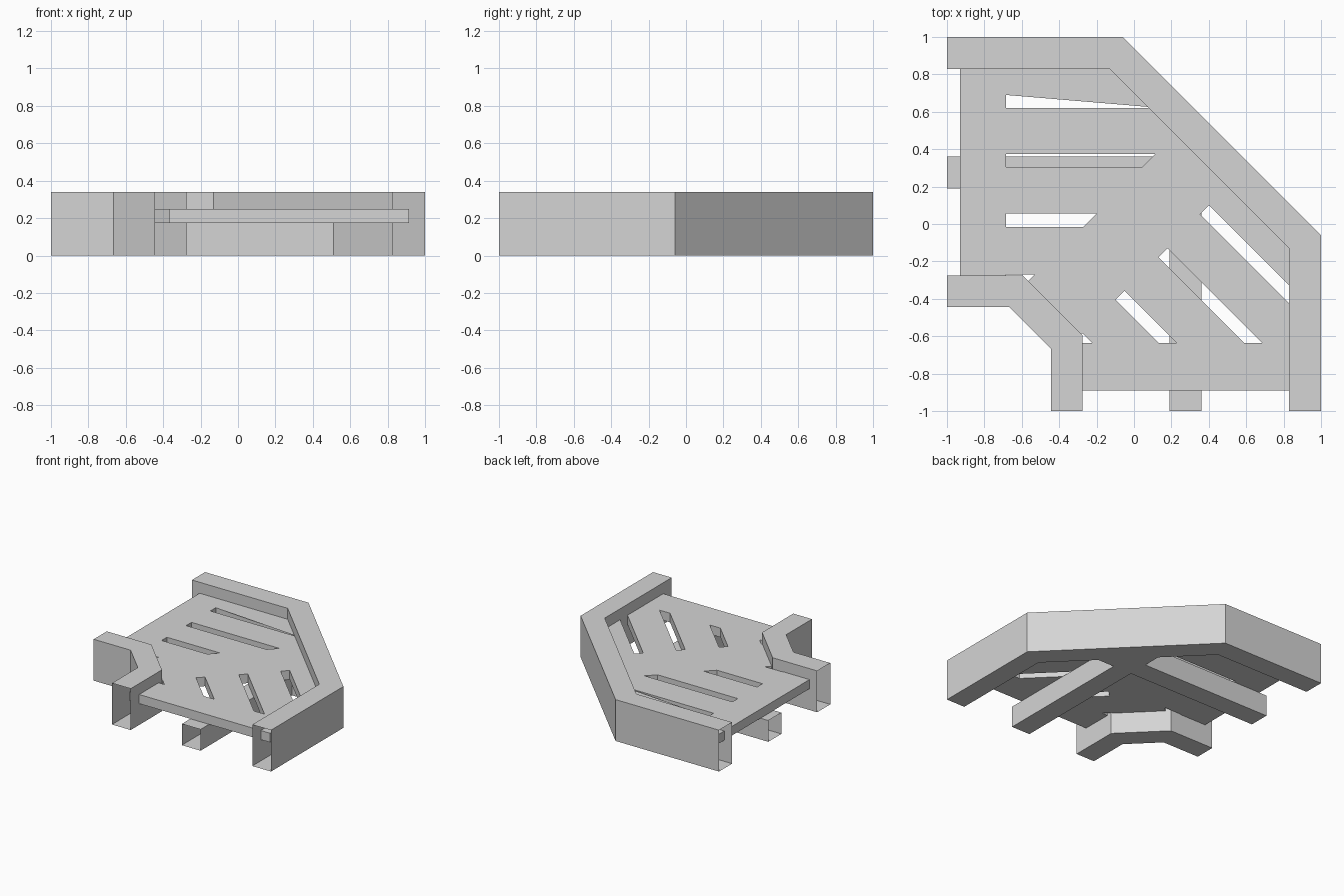
import bpy
import bmesh

cube = bpy.data.objects.get("Cube")
if cube:
    bpy.data.objects.remove(cube, do_unlink=True)

grey = bpy.data.materials.new("light_grey")
grey.use_nodes = True
colour = (0.66, 0.66, 0.66, 1)
grey.diffuse_color = colour
grey.node_tree.nodes["Principled BSDF"].inputs["Base Color"].default_value = colour


def add_object(name, mesh):
    mesh.materials.clear()
    mesh.materials.append(grey)
    obj = bpy.data.objects.new(name, mesh)
    bpy.context.collection.objects.link(obj)
    return obj


def swap(points):
    """Mirror points across the diagonal of the tile."""
    return [(y, x) for x, y in points]


def tube(name, side_a, side_b, top):
    """Rectangular tube with open ends between two matching outlines."""
    bm = bmesh.new()
    rings = []
    for a, b in zip(side_a, side_b):
        corners = ((*a, 0), (*b, 0), (*b, top), (*a, top))
        rings.append([bm.verts.new(c) for c in corners])
    for r, s in zip(rings, rings[1:]):
        for i in range(4):
            j = (i + 1) % 4
            bm.faces.new((r[i], r[j], s[j], s[i]))
    bmesh.ops.recalc_face_normals(bm, faces=bm.faces)
    mesh = bpy.data.meshes.new(name)
    bm.to_mesh(mesh)
    bm.free()
    return add_object(name, mesh)


def corner_path(end, bend):
    """Path along x, then diagonally, then along y, symmetric on the diagonal."""
    half = [(-1, end), (bend, end)]
    return half + swap(half)[::-1]


# Tall walls on the outside and inside of the corner
WALL = 0.34
tube("outer_wall", corner_path(1, -0.06), corner_path(0.83, -0.13), WALL)
tube("inner_wall", corner_path(-0.275, -0.595), corner_path(-0.445, -0.665), WALL)

# Two support beams under the deck, meeting at the outer wall
BEAM = 0.175
beam_left = [(0.19, -1), (0.19, 0.53)]
beam_right = [(0.36, -1), (0.36, 0.36)]
tube("front_beam", beam_left, beam_right, BEAM)
tube("side_beam", swap(beam_left), swap(beam_right), BEAM)

# Deck outline, with its hidden edges running inside the walls
deck = [(-0.93, 0.915), (-0.095, 0.915), (0.915, -0.095), (0.915, -0.89),
        (-0.365, -0.89), (-0.365, -0.625), (-0.625, -0.365), (-0.93, -0.365)]
outlines = [deck]

# Straight slots with a slanted end
for y, end in ((0.62, 0.15), (0.305, 0.045), (-0.015, -0.27), (-0.34, -0.6)):
    outlines.append([(-0.685, y), (end, y), (end + 0.07, y + 0.07), (-0.685, y + 0.07)])

# Diagonal slots with a square upper end
W = 0.048
for x, y in ((0.18, -0.13), (-0.05, -0.357), (-0.275, -0.585)):
    low = -0.637
    outlines.append([(x, y), (x + y - low, low),
                     (x + y - 2 * W - low, low), (x - W, y - W)])
outlines.append([(0.4, 0.1), (0.87, -0.37), (0.87, -0.37 - 2 * W), (0.4 - W, 0.1 - W)])

# Slotted deck plate from a filled flat curve
curve = bpy.data.curves.new("deck_profile", "CURVE")
curve.dimensions = "2D"
curve.fill_mode = "BOTH"
curve.extrude = 0.0375
for points in outlines:
    spline = curve.splines.new("POLY")
    spline.points.add(len(points) - 1)
    for point, (x, y) in zip(spline.points, points):
        point.co = (x, y, 0, 1)
    spline.use_cyclic_u = True
helper = bpy.data.objects.new("deck_profile", curve)
bpy.context.collection.objects.link(helper)
bpy.context.view_layer.update()
graph = bpy.context.evaluated_depsgraph_get()
mesh = bpy.data.meshes.new_from_object(helper.evaluated_get(graph))
bpy.data.objects.remove(helper, do_unlink=True)
for face in mesh.polygons:
    face.use_smooth = False
plate = add_object("deck_plate", mesh)
plate.location.z = BEAM + 0.0375
